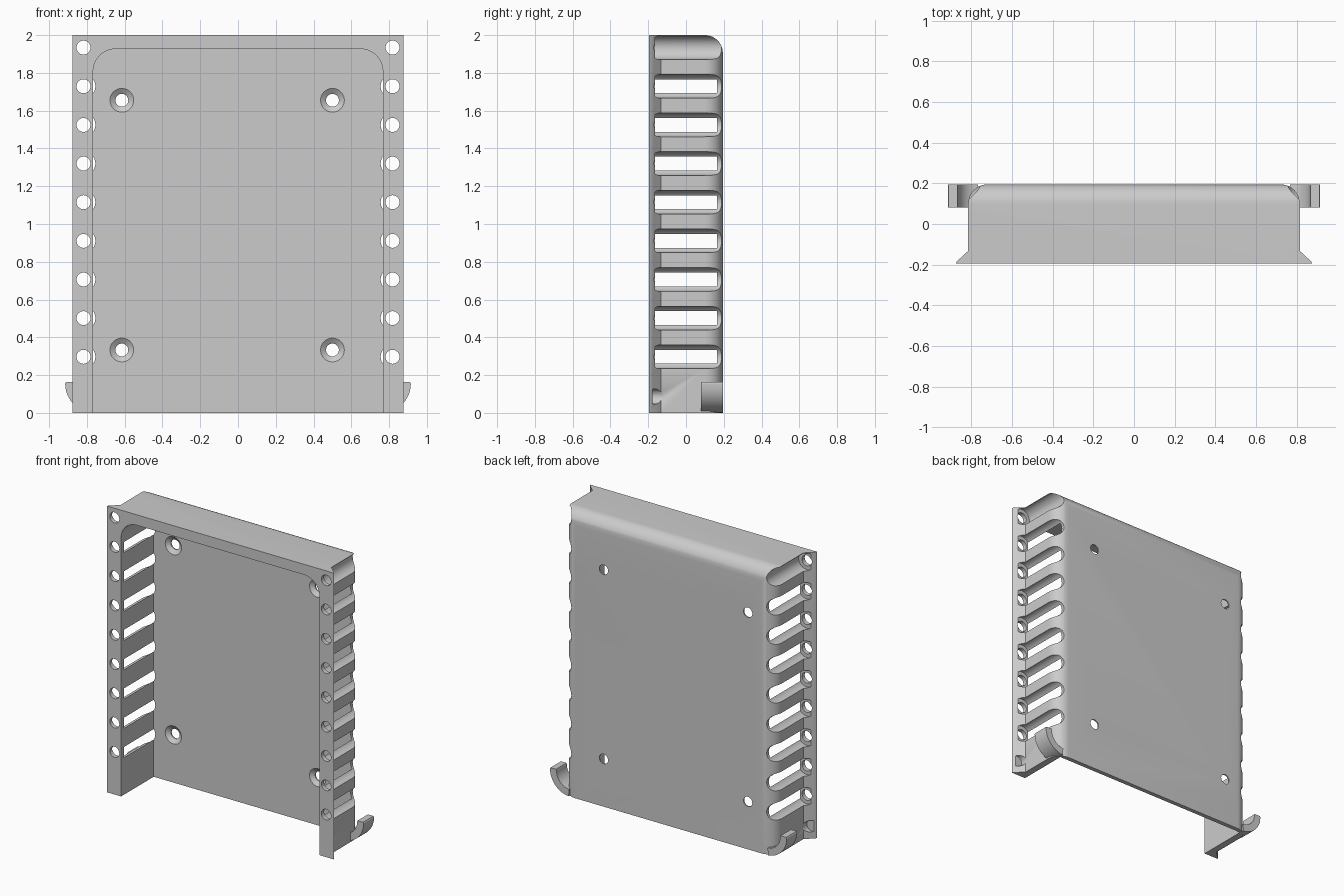
import bpy, bmesh, math

if "Cube" in bpy.data.objects:
    bpy.data.objects.remove(bpy.data.objects["Cube"])

mat = bpy.data.materials.new("plain grey")
mat.diffuse_color = (0.6, 0.6, 0.6, 1)
mat.use_nodes = True
mat.node_tree.nodes["Principled BSDF"].inputs["Base Color"].default_value = mat.diffuse_color


def new_object(name, bm):
    bmesh.ops.recalc_face_normals(bm, faces=bm.faces)
    me = bpy.data.meshes.new(name)
    bm.to_mesh(me)
    bm.free()
    ob = bpy.data.objects.new(name, me)
    bpy.context.collection.objects.link(ob)
    me.materials.append(mat)
    return ob


def prism(name, pts, axis, lo, hi):
    """Extrude a 2D outline along an axis (x: yz outline, y: xz, z: xy)."""
    place = {"x": lambda p, t: (t, p[0], p[1]),
             "y": lambda p, t: (p[0], t, p[1]),
             "z": lambda p, t: (p[0], p[1], t)}[axis]
    bm = bmesh.new()
    a = [bm.verts.new(place(p, lo)) for p in pts]
    b = [bm.verts.new(place(p, hi)) for p in pts]
    bm.faces.new(a)
    bm.faces.new(b)
    for i in range(len(pts)):
        j = (i + 1) % len(pts)
        bm.faces.new((a[i], a[j], b[j], b[i]))
    return new_object(name, bm)


def rods(name, centres, y0, y1, r0, r1=None, n=32):
    """Cylinders or cones along y, one at each (x, z)."""
    r1 = r0 if r1 is None else r1
    bm = bmesh.new()
    for x, z in centres:
        rings = [[bm.verts.new((x + r * math.cos(2 * math.pi * i / n), y,
                                z + r * math.sin(2 * math.pi * i / n)))
                  for i in range(n)] for y, r in ((y0, r0), (y1, r1))]
        for ring in rings:
            bm.faces.new(ring)
        for i in range(n):
            j = (i + 1) % n
            bm.faces.new((rings[0][i], rings[0][j], rings[1][j], rings[1][i]))
    return new_object(name, bm)


def arc(cx, cy, r, a0, a1, n=12):
    out = []
    for i in range(n + 1):
        a = math.radians(a0 + (a1 - a0) * i / n)
        out.append((cx + r * math.cos(a), cy + r * math.sin(a)))
    return out


def boolean(ob, cutter, op="DIFFERENCE"):
    cutter.hide_render = True
    m = ob.modifiers.new("cut", "BOOLEAN")
    m.operation, m.solver, m.object = op, "EXACT", cutter
    bpy.context.view_layer.objects.active = ob
    bpy.ops.object.modifier_apply(modifier=m.name)
    bpy.data.objects.remove(cutter)


def smooth(ob):
    bpy.ops.object.select_all(action="DESELECT")
    ob.select_set(True)
    bpy.context.view_layer.objects.active = ob
    bpy.ops.object.shade_smooth_by_angle(angle=math.radians(30))


F, B, R = -0.195, 0.195, 0.095   # front, back, back edge radius

# Shell: plan outline with sloped front flanges and rounded back corners
half = [(0.877, F), (0.872, -0.185), (0.815, -0.132)] + arc(0.815 - R, B - R, R, 0, 90)
plan = half + [(-x, y) for x, y in reversed(half)]
shell = prism("shell", plan, "z", 0, 2)

# Rounded top back edge
side = [(-0.3, -0.1), (B, -0.1)] + arc(B - R, 2 - R, R, 0, 90) + [(-0.3, 2)]
boolean(shell, prism("side_limit", side, "x", -1, 1), "INTERSECT")

# Tray cavity, open at the front and bottom
arch = [(0.767, -0.1)] + arc(0.767 - 0.12, 1.927 - 0.12, 0.12, 0, 90)
arch += [(-x, z) for x, z in reversed(arch)]
boolean(shell, prism("cavity", arch, "y", -0.4, 0.165))

# Side grooves and the flange holes in line with them
rows = [(s * 0.818, 0.297 + 0.2046 * i) for s in (-1, 1) for i in range(9)]
boolean(shell, rods("grooves", rows, -0.165, 0.4, 0.063))
boolean(shell, rods("flange_holes", rows, -0.4, -0.1, 0.037))

# Small blind notch low on each flange
boolean(shell, rods("notches", [(s * 0.85, 0.087) for s in (-1, 1)], -0.178, -0.125, 0.04))

# Countersunk mounting holes in the back plate
mounts = [(x, z) for x in (-0.615, 0.5) for z in (0.333, 1.655)]
boolean(shell, rods("mount_holes", mounts, 0.0, 0.4, 0.034))
boolean(shell, rods("countersinks", mounts, 0.16, 0.186, 0.07, 0.034))
smooth(shell)

# Curled hooks at the bottom back corners
for s, name in ((-1, "left_hook"), (1, "right_hook")):
    outline = arc(0.76, 0.155, 0.155, -86, 0) + [(0.911, 0.163), (0.868, 0.163)]
    outline += arc(0.76, 0.155, 0.105, 0, -86)
    hook = prism(name, [(s * x, z) for x, z in outline], "y", 0.08, B)
    smooth(hook)
